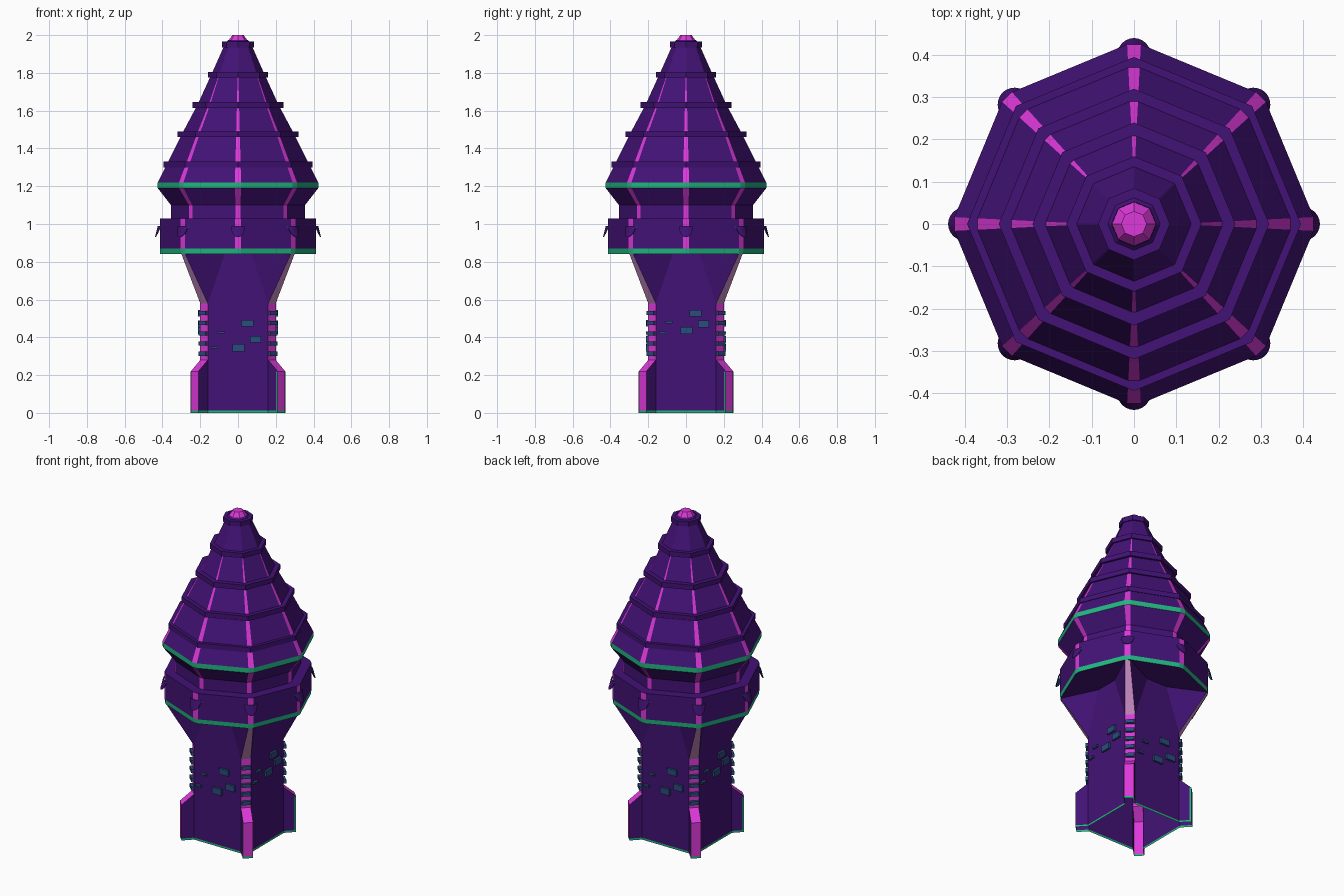
import bpy, bmesh, math
from mathutils import Matrix, Vector

if "Cube" in bpy.data.objects:
    bpy.data.objects.remove(bpy.data.objects["Cube"])


def material(name, rgb):
    m = bpy.data.materials.new(name)
    m.diffuse_color = (*rgb, 1)
    m.use_nodes = True
    m.node_tree.nodes["Principled BSDF"].inputs["Base Color"].default_value = m.diffuse_color
    return m


MATS = [material("purple", (0.055, 0.006, 0.18)),
        material("magenta", (0.72, 0.04, 0.70)),
        material("green", (0.016, 0.46, 0.22)),
        material("pale pink", (0.60, 0.27, 0.58)),
        material("navy blue", (0.022, 0.075, 0.21))]
PURPLE, MAGENTA, GREEN, PALE, NAVY = range(5)


class Part:
    """Collects coloured faces, then becomes one flat-shaded object."""
    def __init__(self, name):
        self.name, self.bm = name, bmesh.new()

    def face(self, pts, mat, rot=0.0):
        r = Matrix.Rotation(rot, 3, 'Z')
        f = self.bm.faces.new([self.bm.verts.new(r @ Vector(p)) for p in pts])
        f.material_index = mat

    def box(self, centre, size, mat, rot=0.0):
        m = Matrix.Rotation(rot, 4, 'Z') @ Matrix.Translation(centre) @ Matrix.Diagonal((*size, 1))
        for v in bmesh.ops.create_cube(self.bm, size=1, matrix=m)['verts']:
            for f in v.link_faces:
                f.material_index = mat

    def done(self, weld=True, normals=True):
        if weld:
            bmesh.ops.remove_doubles(self.bm, verts=self.bm.verts, dist=1e-5)
        if normals:
            bmesh.ops.recalc_face_normals(self.bm, faces=self.bm.faces)
        me = bpy.data.meshes.new(self.name)
        self.bm.to_mesh(me)
        self.bm.free()
        for m in MATS:
            me.materials.append(m)
        ob = bpy.data.objects.new(self.name, me)
        bpy.context.collection.objects.link(ob)


Q = math.pi / 2

# Square tower with chamfered corners, hollow corner fins and flared brackets
tower = Part("tower")
T = 0.012
for k in range(4):
    def quad(p, q, z0, z1, mat):
        tower.face([(*p, z0), (*q, z0), (*q, z1), (*p, z1)], mat, k * Q)
    # front wall
    quad((-.16, -.2), (.16, -.2), 0, T, GREEN)
    quad((-.16, -.2), (.16, -.2), T, .58, PURPLE)
    tower.face([(-.16, -.2, .58), (.16, -.2, .58), (.07, -.2, .842), (-.07, -.2, .842)],
               PURPLE, k * Q)
    # fin at the right-hand corner
    a, a2, b2, b = (.16, -.2), (.21, -.25), (.25, -.21), (.2, -.16)
    for p, q, mat in ((a, a2, PURPLE), (a2, b2, MAGENTA), (b2, b, PURPLE)):
        quad(p, q, 0, T, GREEN)
        quad(p, q, T, .22, mat)
    tower.face([(*a, .22), (*a2, .22), (*a, .28)], PURPLE, k * Q)
    tower.face([(*b2, .22), (*b, .22), (*b, .28)], PURPLE, k * Q)
    tower.face([(*a2, .22), (*b2, .22), (*b, .28), (*a, .28)], MAGENTA, k * Q)
    # corner chamfer and flared bracket above it
    quad(a, b, .28, .58, MAGENTA)
    c, d = (.28, -.30, .842), (.30, -.28, .842)
    tower.face([(*a, .58), (*b, .58), d, c], PALE, k * Q)
    tower.face([(*a, .58), c, (.07, -.2, .842)], PURPLE, k * Q)
    tower.face([(*b, .58), (.2, -.07, .842), d], PURPLE, k * Q)
tower.done()

# Thin green edge on one side of each fin
edges = Part("fin_edge_trim")
for k in range(4):
    edges.face([(.202, -.244, 0), (.209, -.251, 0), (.209, -.251, .22), (.202, -.244, .22)],
               GREEN, k * Q)
edges.done(normals=False)

# Head: eight-sided with narrow corner faces, as rows of (radius, z, wide, narrow)
rows = [(.15, .842, 0, 0),
        (.412, .842, GREEN, GREEN), (.414, .87, PURPLE, MAGENTA),
        (.414, 1.03, PURPLE, PURPLE), (.355, 1.03, PURPLE, MAGENTA),
        (.355, 1.10, PURPLE, MAGENTA), (.425, 1.19, GREEN, GREEN),
        (.425, 1.22, PURPLE, MAGENTA), (.37, 1.33, PURPLE, MAGENTA),
        (.295, 1.48, PURPLE, MAGENTA), (.215, 1.63, PURPLE, MAGENTA),
        (.137, 1.80, PURPLE, PURPLE), (.066, 1.96, PURPLE, PURPLE),
        (.052, 1.975, PURPLE, PURPLE)]


def corner(r, z):
    """Two points either side of the corner on the +x axis."""
    h = max(.0015, .016 * (r - .1) / .32)
    return Vector((r, -h, z)), Vector((r, h, z))


head = Part("head")
R45 = Matrix.Rotation(Q / 2, 3, 'Z')
for (r0, z0, wide, narrow), (r1, z1, _, _) in zip(rows, rows[1:]):
    p0, q0 = corner(r0, z0)
    p1, q1 = corner(r1, z1)
    for k in range(8):
        head.face([p0, q0, q1, p1], narrow, k * Q / 2)
        head.face([q0, R45 @ p0, R45 @ p1, q1], wide, k * Q / 2)
head.done()

# Raised purple rings around the cone
rings = Part("cone_rings")
for r, z0, z1 in ((.395, 1.30, 1.33), (.32, 1.46, 1.49), (.24, 1.615, 1.645),
                  (.16, 1.775, 1.805), (.085, 1.935, 1.965)):
    def ring_pt(rad, z, k):
        return (rad * math.cos(k * Q / 2), rad * math.sin(k * Q / 2), z)
    section = [(r - .03, z0), (r, z0), (r, z1), (r - .035, z1)]
    for k in range(8):
        for (ra, za), (rb, zb) in zip(section, section[1:]):
            rings.face([ring_pt(ra, za, k), ring_pt(ra, za, k + 1),
                        ring_pt(rb, zb, k + 1), ring_pt(rb, zb, k)], PURPLE)
rings.done()

# Magenta tip
tip = Part("tip")
bmesh.ops.create_cone(tip.bm, cap_ends=True, segments=8, radius1=.052, radius2=.03,
                      depth=.03, matrix=Matrix.Translation((0, 0, 1.985)))
for f in tip.bm.faces:
    f.material_index = MAGENTA
tip.done()

# Curved half-round shields hanging at each corner of the head
shields = Part("corner_shields")
N = 8
ts = [-.038 + .076 * i / N for i in range(N + 1)]


def shield_pt(t, z, off):
    return (.425 + .25 * (.99 - z) - 9 * t * t - off, t, z)


for k in range(8):
    for t0, t1 in zip(ts, ts[1:]):
        b0, b1 = [.988 - .058 * math.sqrt(max(.02, 1 - (t / .038) ** 2)) for t in (t0, t1)]
        for off, mat in ((0, PURPLE), (.004, NAVY)):
            pts = [shield_pt(t0, b0, off), shield_pt(t1, b1, off),
                   shield_pt(t1, .99, off), shield_pt(t0, .99, off)]
            shields.face(pts if off == 0 else pts[::-1], mat, k * Q / 2)
        for za, zb in ((b0, b1), (.99, .99)):
            shields.face([shield_pt(t0, za, 0), shield_pt(t0, za, .004),
                          shield_pt(t1, zb, .004), shield_pt(t1, zb, 0)], NAVY, k * Q / 2)
shields.done(weld=False, normals=False)

# Wall panels: (x, width, height, z on front and back, z on the two sides)
panels = Part("wall_panels")
for x, w, h, zf, zs in ((.05, .062, .036, .475, .528), (.093, .06, .036, .39, .47),
                        (.003, .062, .038, .345, .436), (-.09, .038, .012, .425, .48),
                        (-.125, .038, .012, .346, .424)):
    for k in range(4):
        panels.box((x, -.204, zs if k % 2 else zf), (w, .018, h), NAVY, k * Q)
panels.done(weld=False)

# Ladder rungs on the chamfered corners
rungs = Part("corner_rungs")
for k in range(4):
    for i in range(5):
        rungs.box((.258, 0, .313 + .054 * i), (.024, .05, .022), NAVY, Q / 2 + k * Q)
rungs.done(weld=False)
